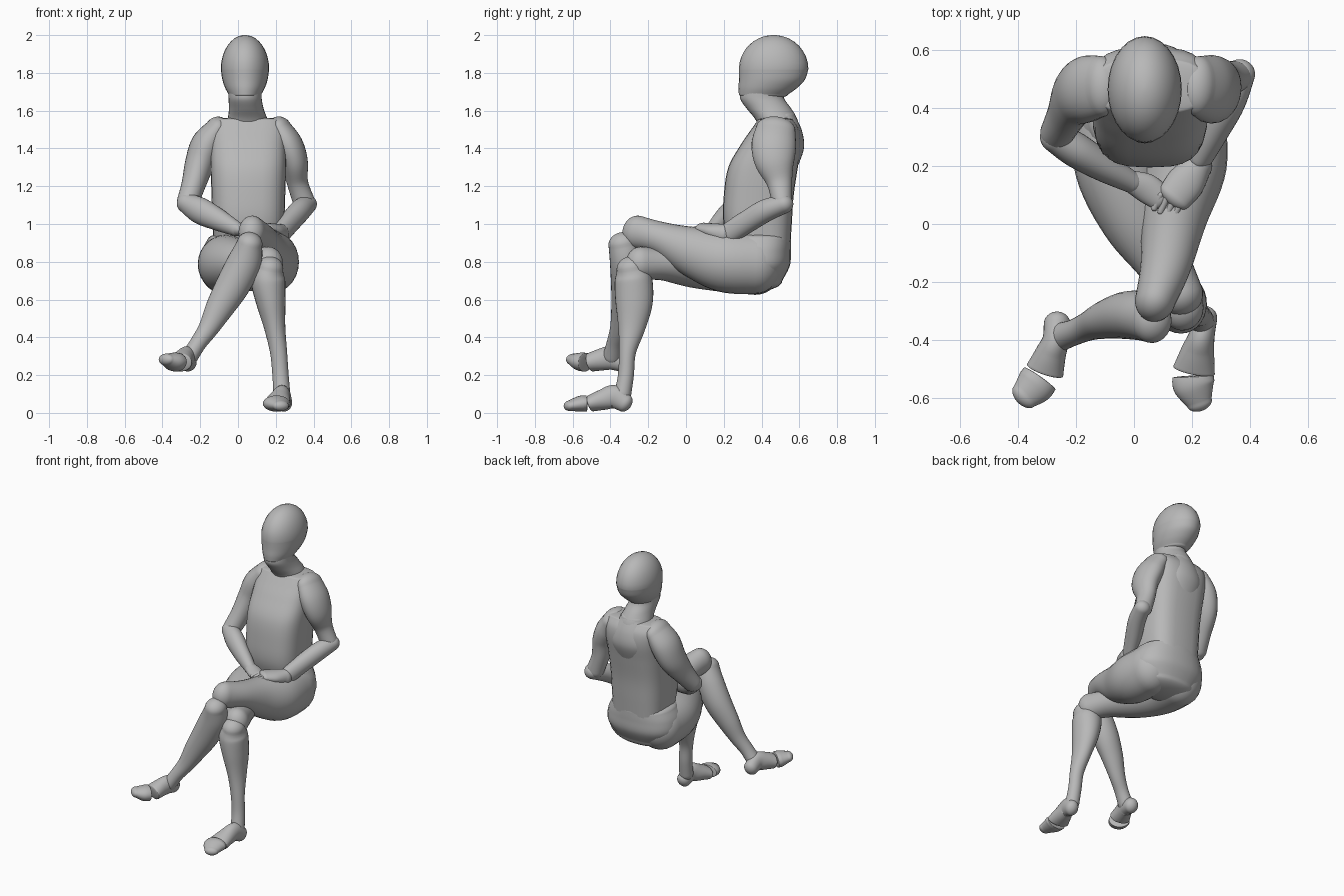
import bpy, bmesh, math
from mathutils import Vector

cube = bpy.data.objects.get("Cube")
if cube:
    bpy.data.objects.remove(cube, do_unlink=True)

grey = bpy.data.materials.new("matte grey")
grey.use_nodes = True
grey.diffuse_color = (0.48, 0.48, 0.48, 1)
grey.node_tree.nodes["Principled BSDF"].inputs["Base Color"].default_value = (0.48, 0.48, 0.48, 1)

SIDES, STEPS = 28, 6


def spline(p0, p1, p2, p3, t):
    """Catmull-Rom point between p1 and p2."""
    return [0.5 * (2 * b + (c - a) * t + (2 * a - 5 * b + 4 * c - d) * t * t
                   + (3 * b - a - 3 * c + d) * t ** 3)
            for a, b, c, d in zip(p0, p1, p2, p3)]


def loft(name, pts, hint=(0, 0, 1), level=False, power=1.0, caps=(1, 1)):
    """Smooth skin through rings (x, y, z, half width, half depth) with domed ends."""
    hint = Vector(hint)
    ext = [pts[0]] + list(pts) + [pts[-1]]
    path = [spline(*ext[i:i + 4], s / STEPS)
            for i in range(len(pts) - 1) for s in range(STEPS)] + [list(pts[-1])]
    rings = []
    for i, p in enumerate(path):
        a, b = path[max(i - 1, 0)], path[min(i + 1, len(path) - 1)]
        t = Vector((0, 0, 1)) if level else (Vector(b[:3]) - Vector(a[:3])).normalized()
        rings.append((Vector(p[:3]), t, p[3], p[4]))

    def dome(ring, sign, cap):
        c, t, a, b = ring
        out = []
        for k in range(1, 9):
            ang = math.radians(10.8 * k)
            out.append((c + t * sign * cap * min(a, b) * math.sin(ang), t,
                        a * math.cos(ang), b * math.cos(ang)))
        return out

    rings = dome(rings[0], -1, caps[0])[::-1] + rings + dome(rings[-1], 1, caps[1])
    bm = bmesh.new()
    loops = []
    for c, t, a, b in rings:
        u = hint.cross(t).normalized()
        v = t.cross(u)
        loop = []
        for k in range(SIDES):
            ang = 2 * math.pi * k / SIDES
            cs, sn = math.cos(ang), math.sin(ang)
            loop.append(bm.verts.new(c + u * a * math.copysign(abs(cs) ** power, cs)
                                     + v * b * math.copysign(abs(sn) ** power, sn)))
        loops.append(loop)
    for l0, l1 in zip(loops, loops[1:]):
        for k in range(SIDES):
            n = (k + 1) % SIDES
            bm.faces.new((l0[k], l0[n], l1[n], l1[k]))
    bm.faces.new(loops[0][::-1])
    bm.faces.new(loops[-1])
    bmesh.ops.recalc_face_normals(bm, faces=bm.faces)
    for f in bm.faces:
        f.smooth = True
    me = bpy.data.meshes.new(name)
    bm.to_mesh(me)
    bm.free()
    me.materials.append(grey)
    ob = bpy.data.objects.new(name, me)
    bpy.context.collection.objects.link(ob)
    return ob


Y = (0, 1, 0)

# Head and neck
loft("head", [(.037, .41, 1.685, .086, .13), (.037, .433, 1.72, .105, .155),
              (.037, .455, 1.765, .12, .175), (.037, .464, 1.82, .128, .184)],
     Y, level=True, caps=(.25, 1.41))
loft("neck", [(.052, .50, 1.50, .12, .105), (.05, .475, 1.56, .104, .112),
              (.044, .44, 1.61, .092, .118), (.038, .405, 1.66, .088, .117),
              (.037, .40, 1.70, .088, .112)], Y, level=True, caps=(.2, .2))

# Torso, upper back and hips
loft("torso", [(.055, .40, .85, .18, .15), (.055, .38, 1.0, .19, .18),
               (.055, .385, 1.15, .195, .185), (.055, .408, 1.3, .20, .184),
               (.055, .45, 1.42, .20, .160), (.055, .473, 1.50, .20, .128),
               (.055, .475, 1.55, .188, .095)], Y, level=True, power=.66, caps=(.2, .15))
loft("upper_back", [(.055, .53, 1.30, .11, .06), (.055, .55, 1.40, .135, .074),
                    (.055, .54, 1.49, .12, .075), (.05, .515, 1.57, .085, .065)],
     Y, level=True, caps=(.8, .5))
loft("pelvis", [(.055, .37, .70, .20, .14), (.055, .375, .78, .25, .175),
                (.055, .375, .86, .245, .18), (.055, .385, .92, .215, .17)],
     Y, level=True, power=.85, caps=(.4, .25))

# Left leg, crossed on top
loft("left_thigh", [(.17, .37, .795, .145, .165), (.166, .2, .805, .153, .165),
                    (.137, .02, .86, .115, .13), (.11, -.14, .925, .088, .088),
                    (.074, -.26, .957, .07, .088)], caps=(.95, 1.1))
loft("left_shin", [(.062, -.335, .895, .068, .076), (.035, -.318, .80, .09, .085),
                   (-.025, -.315, .68, .09, .082), (-.095, -.33, .56, .075, .066),
                   (-.155, -.352, .45, .054, .05), (-.21, -.375, .37, .044, .045),
                   (-.255, -.39, .30, .045, .05)], Y, caps=(.9, 1))

# Right leg, foot on the ground
loft("right_thigh", [(-.06, .37, .785, .15, .16), (-.055, .2, .79, .15, .15),
                     (.015, .02, .79, .13, .125), (.10, -.13, .79, .095, .088),
                     (.16, -.24, .792, .078, .088)], caps=(.95, 1))
loft("right_shin", [(.168, -.288, .765, .072, .08), (.16, -.278, .70, .09, .10),
                    (.175, -.275, .58, .077, .098), (.195, -.288, .45, .056, .072),
                    (.215, -.31, .32, .045, .045), (.225, -.318, .20, .043, .042),
                    (.232, -.335, .10, .045, .045)], Y, caps=(.9, 1))

# Feet with separate toe caps
loft("right_foot", [(.245, -.325, .053, .042, .05), (.235, -.38, .085, .044, .062),
                    (.22, -.44, .07, .058, .055), (.207, -.505, .05, .073, .044)],
     caps=(.9, .2))
loft("right_toes", [(.204, -.527, .05, .071, .042), (.207, -.56, .048, .071, .042),
                    (.225, -.615, .038, .045, .028)], caps=(.1, 1.1))
loft("left_foot", [(-.265, -.345, .268, .046, .05), (-.27, -.40, .29, .046, .062),
                   (-.288, -.45, .282, .054, .058), (-.307, -.505, .268, .066, .05)],
     caps=(.9, .2))
loft("left_toes", [(-.325, -.533, .268, .066, .05), (-.345, -.56, .272, .066, .048),
                   (-.378, -.593, .282, .05, .032)], caps=(.1, 1))

# Arms: shoulder, elbow, wrist
loft("left_upper_arm", [(.222, .475, 1.50, .064, .105), (.265, .465, 1.42, .078, .118),
                        (.298, .47, 1.33, .072, .106), (.315, .495, 1.22, .056, .068),
                        (.348, .508, 1.12, .058, .054)][::-1], Y, caps=(1, 1.1))
loft("left_forearm", [(.366, .518, 1.105, .052, .05), (.328, .42, 1.07, .056, .06),
                      (.275, .32, 1.01, .052, .06), (.232, .235, .955, .044, .058)])
loft("right_upper_arm", [(-.112, .475, 1.50, .064, .105), (-.165, .465, 1.42, .084, .115),
                         (-.203, .44, 1.32, .078, .105), (-.235, .375, 1.21, .064, .078),
                         (-.265, .315, 1.12, .058, .06)][::-1], Y, caps=(1, 1.1))
loft("right_forearm", [(-.27, .30, 1.11, .054, .055), (-.20, .255, 1.07, .06, .07),
                       (-.11, .20, 1.025, .052, .06), (-.01, .145, .975, .038, .04)])

# Hands resting in the lap
loft("left_hand", [(.22, .20, .945, .05, .056), (.18, .145, .962, .065, .042),
                   (.14, .095, .975, .06, .032)])
loft("right_hand", [(-.02, .15, .975, .036, .036), (.04, .125, .965, .05, .032),
                    (.09, .09, .96, .045, .028)])
for i in range(4):
    x, y = .07 + .022 * i, .075 - .012 * i
    loft(f"finger_{i + 1}", [(x + .02, y + .025, .98, .012, .012),
                             (x, y - .02, .968, .011, .011)])
